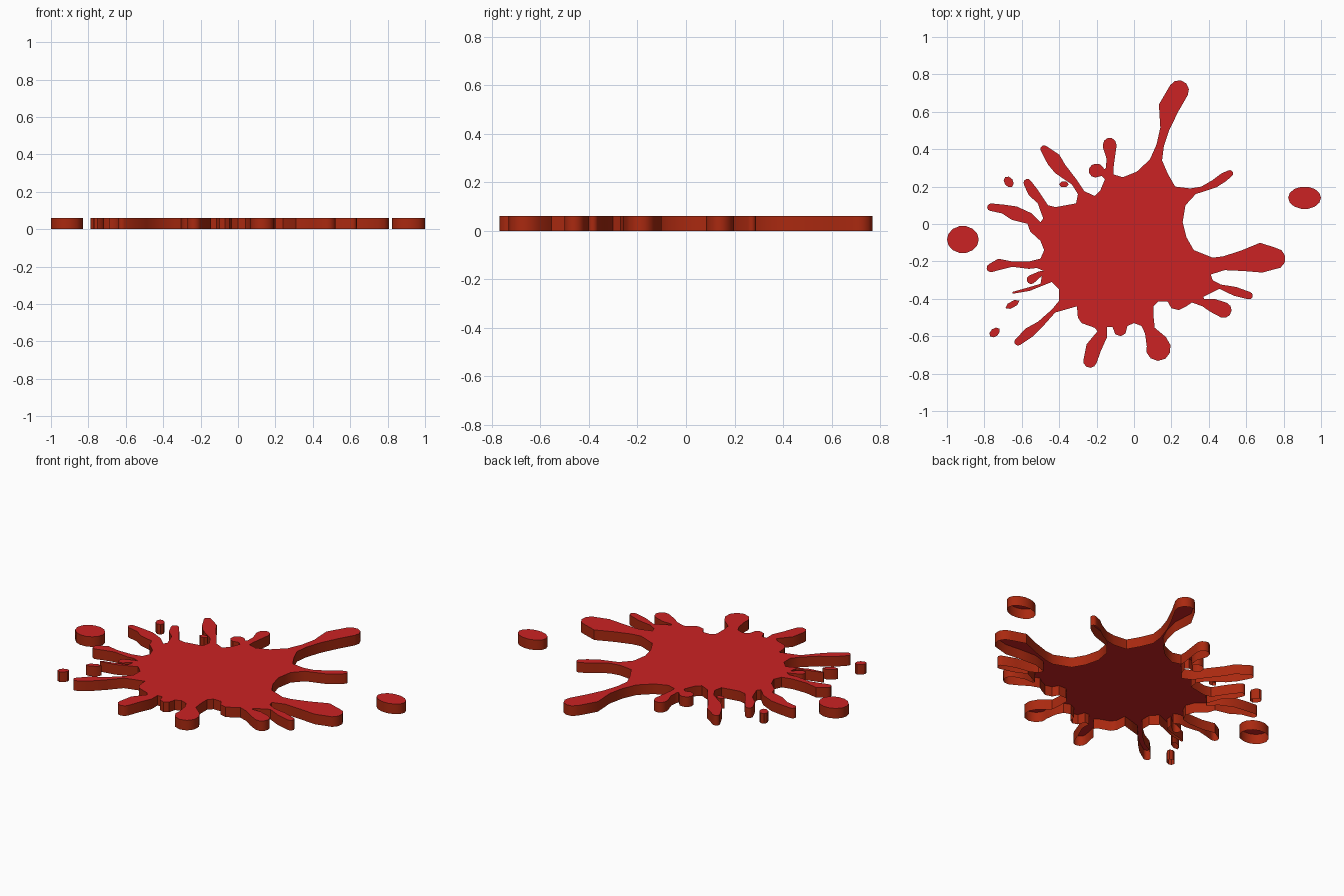
import bpy, bmesh, math
from mathutils import Vector

HEIGHT = 0.06


def material(name, rgb):
    m = bpy.data.materials.new(name)
    m.diffuse_color = (*rgb, 1)
    return m


RED = material("bright red", (0.60, 0.016, 0.017))
RUST = material("rust red", (0.40, 0.022, 0.005))


def arm(*stations):
    """Outline of a rounded arm from (x, y, half width) stations, root to tip."""
    pts = [Vector(s[:2]) for s in stations]
    right, left = [], []
    for i, (p, s) in enumerate(zip(pts, stations)):
        d = (pts[min(i + 1, len(pts) - 1)] - pts[max(i - 1, 0)]).normalized()
        n = Vector((d.y, -d.x)) * s[2]
        right.append(p + n)
        left.append(p - n)
    w = stations[-1][2]
    tip = [pts[-1] + d * w * math.sin(a) + n * math.cos(a)
           for a in (math.pi * k / 5 for k in range(1, 5))]
    return [tuple(p) for p in right + tip + left[::-1]]


def slab(name, outline):
    """Red top face with rust side walls, open underneath."""
    bm = bmesh.new()
    top = [bm.verts.new((x, y, HEIGHT)) for x, y in outline]
    low = [bm.verts.new((x, y, 0)) for x, y in outline]
    bm.faces.new(top)
    for i in range(len(top)):
        j = (i + 1) % len(top)
        bm.faces.new((low[i], low[j], top[j], top[i])).material_index = 1
    mesh = bpy.data.meshes.new(name)
    bm.to_mesh(mesh)
    bm.free()
    mesh.materials.append(RED)
    mesh.materials.append(RUST)
    ob = bpy.data.objects.new(name, mesh)
    bpy.context.collection.objects.link(ob)
    bpy.ops.object.select_all(action='DESELECT')
    ob.select_set(True)
    bpy.context.view_layer.objects.active = ob
    bpy.ops.object.shade_smooth_by_angle(angle=math.radians(40))


o = []
# Right edge and upper right arm
o += [(.32, -.14), (.28, -.07), (.26, .01), (.275, .10), (.33, .16)]
o += arm((.43, .215, .022), (.48, .25, .024), (.512, .27, .018))
o += [(.36, .20), (.30, .19), (.22, .20), (.18, .27), (.15, .34)]
# Tall top arm
o += arm((.14, .42, .02), (.165, .51, .025), (.185, .62, .055), (.24, .715, .054))
o += [(.085, .345), (.015, .28), (-.06, .25), (-.11, .265)]
# Small top arms
o += arm((-.13, .30, .02), (-.125, .35, .022), (-.13, .41, .036), (-.13, .425, .036))
o += arm((-.165, .275, .02), (-.19, .285, .035), (-.205, .285, .037))
o += [(-.155, .24), (-.18, .18), (-.21, .15), (-.265, .175)]
# Upper left arms
o += arm((-.32, .225, .018), (-.395, .295, .035), (-.43, .345, .04), (-.48, .40, .021))
o += [(-.30, .16), (-.31, .11), (-.42, .09), (-.46, .10)]
o += arm((-.50, .125, .02), (-.54, .17, .028), (-.57, .22, .021))
o += [(-.50, .07), (-.485, .03), (-.50, .01)]
# Left arms
o += arm((-.56, .03, .03), (-.64, .058, .038), (-.70, .08, .024), (-.765, .09, .02))
o += [(-.555, -.04), (-.50, -.09), (-.48, -.14), (-.50, -.185)]
o += arm((-.56, -.22, .02), (-.65, -.215, .014), (-.72, -.215, .03), (-.765, -.235, .023))
o += [(-.52, -.235), (-.485, -.25)]
o += arm((-.50, -.265, .014), (-.55, -.297, .024))
o += [(-.50, -.32)]
o += arm((-.56, -.348, .01), (-.645, -.367, .005))
o += [(-.49, -.33), (-.44, -.31), (-.40, -.35), (-.40, -.41)]
# Lower left arm
o += arm((-.43, -.465, .012), (-.50, -.535, .018), (-.56, -.58, .028), (-.62, -.63, .02))
o += [(-.34, -.45), (-.305, -.44), (-.30, -.50), (-.28, -.53), (-.21, -.555)]
# Bottom arms
o += arm((-.17, -.59, .03), (-.215, -.66, .042), (-.235, -.733, .036))
o += [(-.145, -.55), (-.115, -.55), (-.10, -.59), (-.07, -.60), (-.045, -.585),
      (-.035, -.545), (0, -.53), (.04, -.545)]
o += arm((.085, -.57, .03), (.12, -.63, .057), (.13, -.665, .067))
o += [(.105, -.50), (.105, -.44), (.13, -.415), (.18, -.415), (.20, -.45),
      (.24, -.46), (.28, -.44), (.31, -.42)]
# Lower right arms
o += arm((.37, -.42, .02), (.42, -.435, .036), (.48, -.46, .042))
o += [(.37, -.39), (.41, -.37)]
o += arm((.46, -.335, .012), (.54, -.36, .024), (.615, -.383, .02))
o += [(.42, -.30), (.41, -.27)]
# Big right arm
o += arm((.48, -.21, .037), (.58, -.197, .055), (.68, -.18, .08), (.752, -.185, .058))
o += [(.42, -.18)]
slab("splat_body", o)


def droplet(name, x, y, rx, ry, sides, tilt=0):
    slab(name, [(x + rx * math.cos(a) * math.cos(tilt) - ry * math.sin(a) * math.sin(tilt),
                 y + rx * math.cos(a) * math.sin(tilt) + ry * math.sin(a) * math.cos(tilt))
                for a in (2 * math.pi * k / sides for k in range(sides))])


# Loose droplets
droplet("right_droplet", .912, .14, .088, .06, 14)
droplet("left_droplet", -.915, -.083, .085, .073, 14)
droplet("upper_left_droplet", -.67, .225, .032, .024, 8, 2.2)
droplet("small_top_droplet", -.375, .212, .026, .017, 6)
droplet("lower_left_droplet", -.745, -.58, .032, .022, 8, .7)
droplet("left_sliver_droplet", -.65, -.43, .042, .018, 6, .5)
